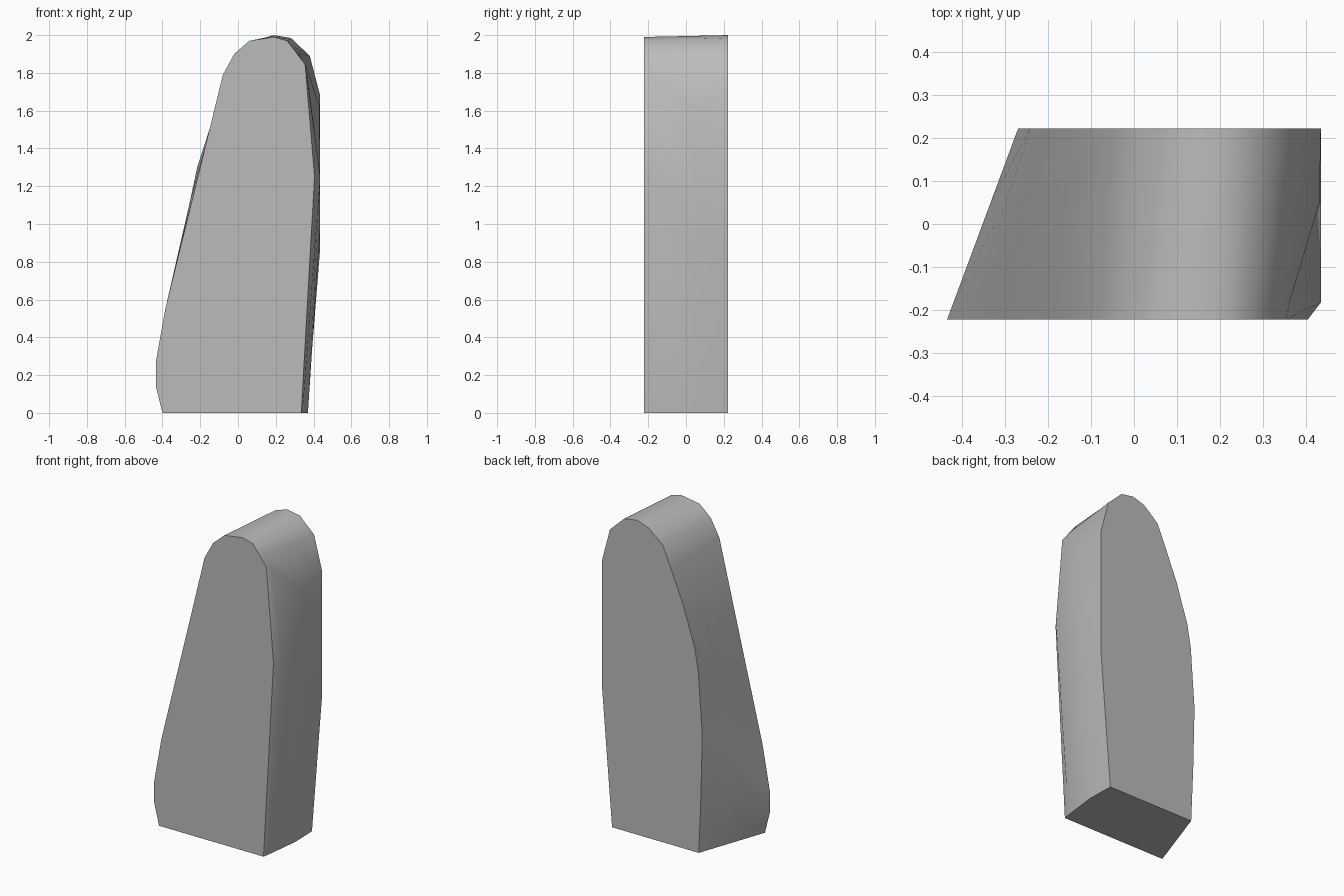
import bpy
import bmesh

if "Cube" in bpy.data.objects:
    bpy.data.objects.remove(bpy.data.objects["Cube"], do_unlink=True)

HALF = 0.222

# Matching (x, z) outlines, clockwise from the foot on the right side
front = [(-0.40, 0), (-0.435, 0.14), (-0.435, 0.27), (-0.385, 0.55), (-0.31, 0.855),
         (-0.19, 1.34), (-0.08, 1.79), (-0.02, 1.90), (0.06, 1.97), (0.19, 1.99),
         (0.26, 1.97), (0.31, 1.905), (0.355, 1.845), (0.405, 1.25), (0.335, 0)]
back = [(-0.245, 0), (-0.26, 0.35), (-0.27, 0.76), (-0.242, 1.153), (-0.216, 1.30),
        (-0.135, 1.551), (-0.052, 1.75), (0.008, 1.889), (0.108, 1.973), (0.19, 2.0),
        (0.28, 1.985), (0.38, 1.89), (0.435, 1.68), (0.435, 0.87), (0.365, 0)]


def section(y, bulges):
    """Blend the two outlines at depth y, then override the bulging corners."""
    t = (y + HALF) / (2 * HALF)
    pts = [(a[0] + (b[0] - a[0]) * t, a[1] + (b[1] - a[1]) * t)
           for a, b in zip(front, back)]
    for index, point in bulges.items():
        pts[index] = point
    return [(x, y, z) for x, z in pts]


sections = [
    section(-HALF, {}),
    section(-0.183, {13: (0.435, 1.25), 14: (0.342, 0)}),
    section(0.05, {12: (0.432, 1.62), 13: (0.435, 0.98), 14: (0.37, 0)}),
    section(HALF, {}),
]

# Slab lofted through the sections
bm = bmesh.new()
rings = [[bm.verts.new(p) for p in s] for s in sections]
n = len(front)
for r0, r1 in zip(rings, rings[1:]):
    for i in range(n - 1):
        j = i + 1
        bm.faces.new((r0[i], r0[j], r1[j], r1[i]))
caps = [bm.faces.new(rings[0]), bm.faces.new(rings[-1])]
caps.append(bm.faces.new([r[0] for r in rings] + [r[-1] for r in reversed(rings)]))
bmesh.ops.recalc_face_normals(bm, faces=bm.faces)

# Smooth rim, crisp borders around the flat faces
for f in bm.faces:
    f.smooth = f not in caps
for f in caps:
    for e in f.edges:
        e.smooth = False

mesh = bpy.data.meshes.new("stone_slab")
bm.to_mesh(mesh)
bm.free()
slab = bpy.data.objects.new("stone_slab", mesh)
bpy.context.collection.objects.link(slab)

# Plain grey stone
grey = bpy.data.materials.new("stone_grey")
grey.use_nodes = True
colour = (0.5, 0.5, 0.5, 1)
grey.diffuse_color = colour
grey.node_tree.nodes["Principled BSDF"].inputs["Base Color"].default_value = colour
mesh.materials.append(grey)
